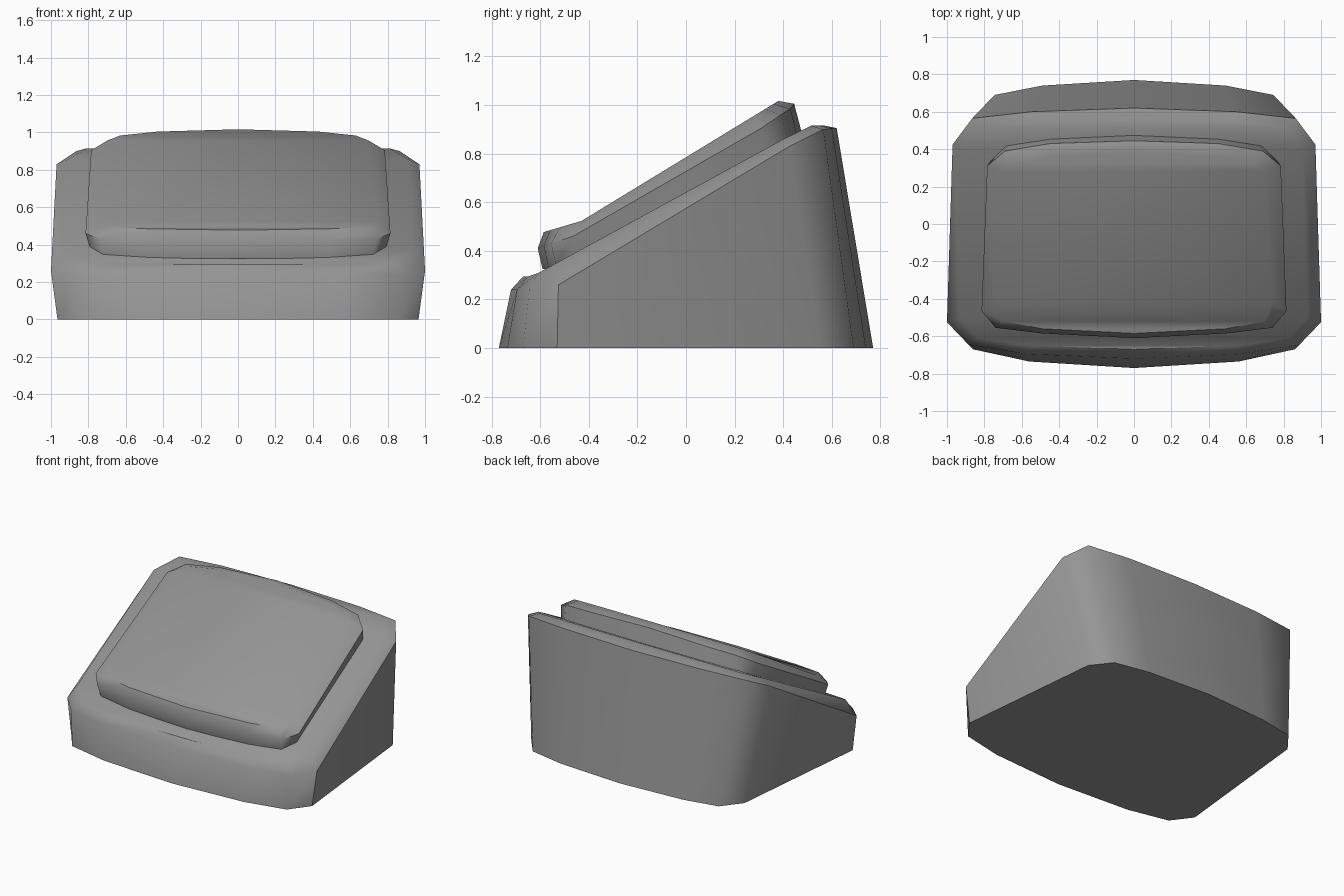
import bpy, bmesh

if "Cube" in bpy.data.objects:
    bpy.data.objects.remove(bpy.data.objects["Cube"])

dark_grey = bpy.data.materials.new("dark_grey")
dark_grey.diffuse_color = (0.3, 0.3, 0.3, 1)
dark_grey.use_nodes = True
dark_grey.node_tree.nodes["Principled BSDF"].inputs["Base Color"].default_value = dark_grey.diffuse_color


def deck(y):
    # height of the sloping deck that carries the cap
    return max(0.295, min(0.33 + 0.546 * (y + 0.57), 0.915))


def with_z(points, fn):
    return [(x, y, fn(y)) for x, y in points]


def loft(name, half_rings, crease_front=False):
    """Loft mirrored rings; each half ring runs front centre -> right -> back centre."""
    bm = bmesh.new()
    rings = []
    for half in half_rings:
        pts = half + [(-x, y, z) for x, y, z in half[-2:0:-1]]
        rings.append([bm.verts.new(p) for p in pts])
    n = len(rings[0])
    for a, b in zip(rings, rings[1:]):
        for i in range(n):
            j = (i + 1) % n
            bm.faces.new((a[i], a[j], b[j], b[i]))
    # caps as strips spanning left to right
    for r in (rings[0], rings[-1]):
        for i in range(n // 2):
            quad = [r[i], r[i + 1], r[n - i - 1], r[(n - i) % n]]
            bm.faces.new(list(dict.fromkeys(quad)))
    bmesh.ops.recalc_face_normals(bm, faces=bm.faces)
    # crisp line along the front of the top face
    if crease_front:
        top = rings[-1]
        for i in (-2, -1, 0, 1):
            bm.edges.get((top[i], top[i + 1])).smooth = False
    me = bpy.data.meshes.new(name)
    bm.to_mesh(me)
    bm.free()
    me.materials.append(dark_grey)
    ob = bpy.data.objects.new(name, me)
    bpy.context.collection.objects.link(ob)
    bpy.ops.object.select_all(action='DESELECT')
    bpy.context.view_layer.objects.active = ob
    ob.select_set(True)
    bpy.ops.object.shade_smooth_by_angle(angle=0.79, keep_sharp_edges=True)
    return ob


# wedge-shaped housing: foot, rim, chamfered deck edge
foot = with_z([(0, -0.77), (0.56, -0.735), (0.86, -0.67), (0.965, -0.53),
               (0.855, 0.55), (0.745, 0.69), (0.49, 0.74), (0, 0.77)], lambda y: 0)
rim = [(0, -0.72, 0.24), (0.58, -0.695, 0.24), (0.885, -0.645, 0.24), (1.0, -0.525, 0.26),
       (0.97, 0.425, 0.83), (0.865, 0.565, 0.9), (0.55, 0.6, 0.905), (0, 0.62, 0.905)]
edge = with_z([(0, -0.67), (0.55, -0.65), (0.83, -0.61), (0.93, -0.50),
               (0.9, 0.40), (0.81, 0.515), (0.52, 0.55), (0, 0.57)], deck)
loft("wedge_housing", [foot, rim, edge])

# raised cap: base sunk slightly into the deck, flared edge, chamfered top
cap_base = with_z([(0, -0.59), (0.48, -0.565), (0.72, -0.535), (0.79, -0.46),
                   (0.765, 0.34), (0.68, 0.42), (0.45, 0.455), (0, 0.475)],
                  lambda y: max(deck(y) - 0.01, 0.325))
cap_edge = [(0, -0.61, 0.41), (0.49, -0.585, 0.42), (0.74, -0.555, 0.43), (0.815, -0.465, 0.46),
            (0.785, 0.31, 0.905), (0.69, 0.39, 0.96), (0.45, 0.43, 0.985), (0, 0.445, 1.005)]
cap_top = with_z([(0, -0.585), (0.49, -0.56), (0.7, -0.52), (0.74, -0.43),
                  (0.7, 0.28), (0.63, 0.325), (0.43, 0.36), (0, 0.38)],
                 lambda y: max(min(0.8 + 0.58 * y, 0.785 + 0.61 * y), 0.65 + 0.295 * y))
loft("raised_cap", [cap_base, cap_edge, cap_top], crease_front=True)
